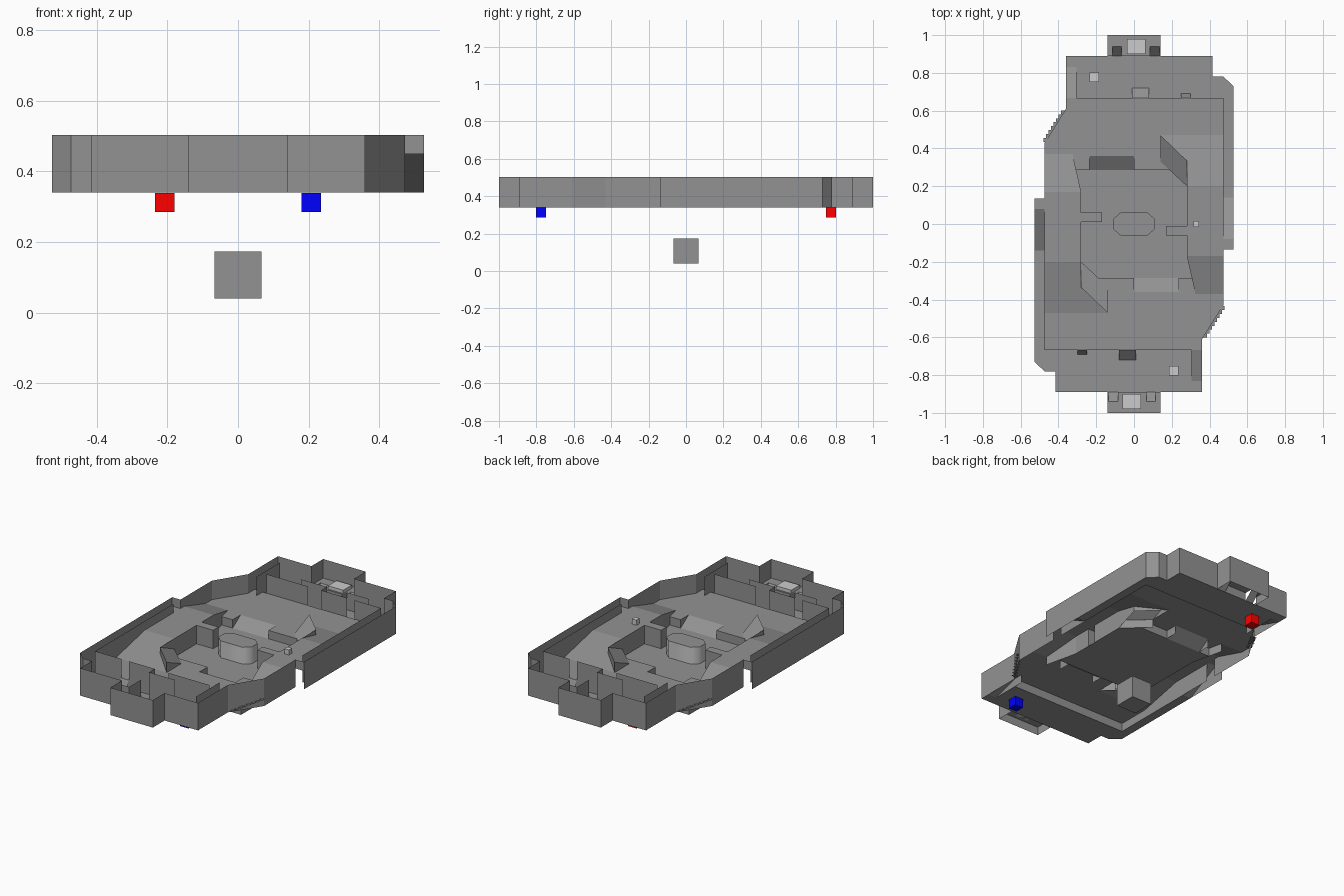
import bpy, bmesh, math

if "Cube" in bpy.data.objects:
    bpy.data.objects.remove(bpy.data.objects["Cube"])

LOW, MID, HIGH, TOP = 0.34, 0.39, 0.45, 0.503


def material(name, colour):
    mat = bpy.data.materials.new(name)
    mat.diffuse_color = colour
    mat.use_nodes = True
    mat.node_tree.nodes["Principled BSDF"].inputs["Base Color"].default_value = mat.diffuse_color
    return mat


DARK = material("dark_grey", (0.29, 0.29, 0.29, 1))
RED = material("red", (1, 0, 0, 1))
BLUE = material("blue", (0, 0, 1, 1))


def mesh_object(name, faces, both=True, mat=DARK):
    """Faces are lists of 3D points; 'both' adds the half-turn copy on the other side."""
    bm = bmesh.new()
    for sign in ((1, -1) if both else (1,)):
        for f in faces:
            bm.faces.new([bm.verts.new((x * sign, y * sign, z)) for x, y, z in f])
    bmesh.ops.remove_doubles(bm, verts=bm.verts, dist=0.0005)
    me = bpy.data.meshes.new(name)
    bm.to_mesh(me)
    bm.free()
    ob = bpy.data.objects.new(name, me)
    bpy.context.collection.objects.link(ob)
    if mat:
        me.materials.append(mat)
    return ob


def flat(pts, z):
    return [[(x, y, z) for x, y in pts]]


def strip(path, z0, z1):
    return [[(*a, z0), (*b, z0), (*b, z1), (*a, z1)] for a, b in zip(path, path[1:])]


def slope(x0, x1, y0, z0, y1, z1):
    return [(x0, y0, z0), (x1, y0, z0), (x1, y1, z1), (x0, y1, z1)]


def box(name, loc, size, mat=None):
    bpy.ops.mesh.primitive_cube_add(size=1, location=loc)
    ob = bpy.context.object
    ob.name, ob.scale = name, size
    if mat:
        ob.data.materials.append(mat)


# Outer walls, half outline then half-turn copy
outline = [(-0.14, 0.89), (-0.14, 1), (0.14, 1), (0.14, 0.89), (0.415, 0.89), (0.415, 0.78),
           (0.473, 0.78), (0.527, 0.73), (0.527, -0.135)]
outer = strip(outline, LOW, TOP)
outer += strip([(0.527, -0.135), (0.473, -0.135)], HIGH, TOP)      # open below the corridor end
outer += strip([(0.473, -0.135), (0.473, -0.43), (0.36, -0.61), (0.36, -0.89), (0.14, -0.89)], LOW, TOP)
mesh_object("outer_walls", outer)

# Central sunken floor
pit = [(-0.306, 0.285), (0.19, 0.285), (0.28, 0.2), (0.28, -0.17),
       (0.306, -0.285), (-0.19, -0.285), (-0.28, -0.2), (-0.28, 0.17)]
mesh_object("centre_floor", flat(pit, LOW), both=False)

# Raised floors beyond the centre, with their risers and short ramps
mid = [(-0.473, 0.37), (-0.325, 0.37), (-0.306, 0.285), (-0.235, 0.285), (-0.235, 0.36), (0, 0.36),
       (0, 0.285), (0.19, 0.285), (0.14, 0.33), (0.14, 0.47), (0.473, 0.47), (0.473, 0.667),
       (-0.36, 0.667), (-0.36, 0.61), (-0.473, 0.43)]
mesh_object("raised_floor", flat(mid, MID))
mesh_object("floor_risers", strip(mid[2:5], LOW, MID) + strip(mid[5:8], LOW, MID)
            + strip([(-0.305, 0.667), (0.473, 0.667)], LOW, MID))
mesh_object("centre_ramp", [slope(-0.235, 0, 0.285, LOW, 0.36, MID)])

# Side platforms with a tongue, and the ramps down from both ends
plat = [(0.473, 0.2), (0.473, -0.17), (0.28, -0.17), (0.28, -0.06), (0.17, -0.06),
        (0.17, -0.01), (0.28, -0.01), (0.28, 0.2)]
mesh_object("side_platform", flat(plat, HIGH) + strip(plat[2:], LOW, HIGH))
mesh_object("platform_ramps", [
    slope(0.28, 0.473, 0.2, HIGH, 0.335, 0.42),
    [(0.28, 0.335, 0.42), (0.473, 0.335, 0.42), (0.473, 0.47, MID), (0.14, 0.47, MID)],
    [(0.28, -0.17, HIGH), (0.473, -0.17, HIGH), (0.473, -0.37, MID), (0.325, -0.37, MID)],
    [(0.28, -0.17, HIGH), (0.325, -0.37, MID), (0.325, -0.37, LOW), (0.28, -0.17, LOW)]])

# Diagonal wedge beside the platform
a, b, c, d = (0.14, 0.47), (0.28, 0.335), (0.28, 0.2), (0.14, 0.33)
mesh_object("diagonal_wedge", [
    [(*a, HIGH), (*b, HIGH), (*c, MID), (*d, MID)],
    [(*a, MID), (*b, MID), (*b, HIGH), (*a, HIGH)],
    [(*a, MID), (*a, HIGH), (*d, MID)],
    [(*b, MID), (*c, LOW), (*c, HIGH), (*b, HIGH)],
    [(*c, LOW), (*d, LOW), (*d, MID), (*c, MID)]])

# End rooms, their raised alcoves, and the corridor leading to them
room = [(0.14, 0.89), (-0.36, 0.89), (-0.36, 0.83), (-0.305, 0.83),
        (-0.305, 0.667), (0.473, 0.667), (0.473, 0.14), (0.527, 0.14), (0.527, 0.73),
        (0.473, 0.78), (0.415, 0.78), (0.415, 0.89)]
mesh_object("end_room_floor", flat(room, LOW))
alcove = [(-0.14, 0.89), (-0.115, 0.89), (-0.115, 0.94), (-0.065, 0.94), (-0.065, 0.89), (0.085, 0.89),
          (0.085, 0.94), (0.135, 0.94), (0.135, 0.89), (0.14, 0.89), (0.14, 1), (-0.14, 1)]
mesh_object("alcove_floor", flat(alcove, MID) + strip(alcove[4:6], LOW, MID)
            + [slope(x, x + 0.05, 0.89, LOW, 0.94, MID) for x in (-0.115, 0.085)])
mesh_object("corridor_ramp", [slope(0.473, 0.527, -0.135, HIGH, -0.08, HIGH),
                              slope(0.473, 0.527, -0.08, HIGH, 0.14, LOW)])
mesh_object("room_ramps", [slope(-0.36, -0.305, 0.667, MID, 0.83, LOW),
                           slope(-0.01, 0.08, 0.667, MID, 0.72, LOW),
                           slope(0.25, 0.30, 0.667, MID, 0.69, LOW)])

# Interior walls with doorways
inner = strip([(0.473, 0.667), (0.473, -0.07)], LOW, TOP)
for x0, x1 in ((-0.28, -0.01), (0.08, 0.25), (0.30, 0.473)):
    inner += strip([(x0, 0.667), (x1, 0.667)], MID, TOP)
inner += strip([(-0.09, 0.72), (0.08, 0.72), (0.08, 0.667)], LOW, TOP)
inner += strip([(-0.305, 0.61), (-0.305, 0.83)], LOW, TOP)
inner += strip([(0.135, 0.72), (0.135, 0.83), (0.28, 0.83)], LOW, TOP - 0.06)
mesh_object("inner_walls", inner)

# Thin stair treads poking out of the slanted walls
treads = []
for i in range(8):
    t = (i + 0.5) / 8
    x, y = 0.365 + 0.105 * t, -0.60 + 0.165 * t
    treads += flat([(x - 0.015, y - 0.011), (x + 0.015, y - 0.011),
                    (x + 0.015, y + 0.011), (x - 0.015, y + 0.011)], 0.347 + 0.04 * t)
mesh_object("stair_treads", treads)

# Central rounded block: pale smooth sides and a dark lid
oval = [(0.11, 0.027), (0.072, 0.06), (-0.072, 0.06), (-0.11, 0.027)]
oval += [(-x, -y) for x, y in oval]
sides = mesh_object("centre_block_sides", strip(oval + oval[:1], LOW, 0.44), both=False, mat=None)
mesh_object("centre_block_lid", flat(oval, 0.44), both=False)
bpy.context.view_layer.objects.active = sides
sides.select_set(True)
bpy.ops.object.shade_smooth_by_angle(angle=math.radians(60))

# Pale pads and small cube, team markers and the hanging cube
for s in (1, -1):
    box("end_pad", (s * 0.012, s * 0.94, MID + 0.01), (0.10, 0.08, 0.02))
    box("spawn_pad", (-s * 0.21, s * 0.777, LOW + 0.025), (0.052, 0.052, 0.05))
box("small_cube", (0.33, 0, 0.465), (0.03, 0.03, 0.03))
box("red_marker", (-0.208, 0.775, 0.312), (0.055, 0.055, 0.055), RED)
box("blue_marker", (0.208, -0.775, 0.312), (0.055, 0.055, 0.055), BLUE)
box("hanging_cube", (0, 0, 0.106), (0.133, 0.133, 0.133), DARK)
